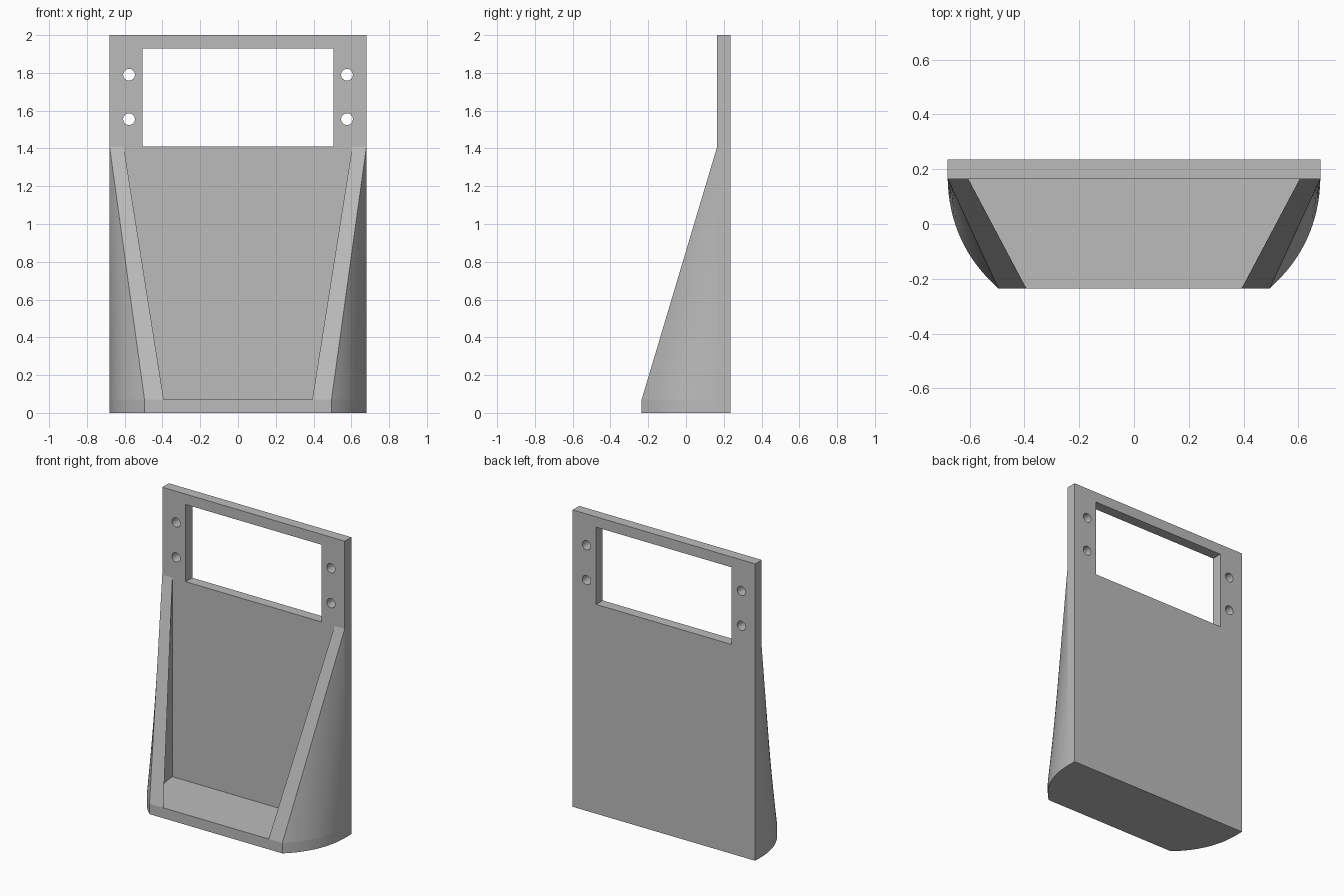
import bpy, bmesh, math
from mathutils import Vector

cube = bpy.data.objects.get("Cube")
if cube:
    bpy.data.objects.remove(cube)

grey = bpy.data.materials.new("plain grey")
grey.use_nodes = True
color = (0.5, 0.5, 0.5, 1)
grey.diffuse_color = color
grey.node_tree.nodes["Principled BSDF"].inputs["Base Color"].default_value = color

HALF, FRONT, FACE, BACK = 0.68, -0.235, 0.165, 0.235
FLOOR, TIP, STEPS, LEVELS = 0.07, 1.41, 16, 24


def smooth(ob):
    bpy.ops.object.select_all(action='DESELECT')
    ob.select_set(True)
    bpy.context.view_layer.objects.active = ob
    bpy.ops.object.shade_smooth_by_angle(angle=math.radians(20))


def finish(bm, name):
    bmesh.ops.remove_doubles(bm, verts=bm.verts, dist=0.0001)
    bmesh.ops.recalc_face_normals(bm, faces=bm.faces)
    mesh = bpy.data.meshes.new(name)
    bm.to_mesh(mesh)
    bm.free()
    ob = bpy.data.objects.new(name, mesh)
    bpy.context.collection.objects.link(ob)
    mesh.materials.append(grey)
    smooth(ob)
    return ob


def bowed(x_back, x_front, sag, t):
    """Plan curve from the plate to the front edge, shrunk by t."""
    start = Vector((x_back, FACE))
    chord = Vector((x_front, FRONT)) - start
    normal = Vector((-chord.y, chord.x)).normalized()
    return [start + chord * t * u + normal * 4 * sag * t * t * u * (1 - u)
            for u in (i / STEPS for i in range(STEPS + 1))]


# Back plate: outline with window and screw holes
def rect(x, z0, z1):
    return [(-x, z0), (x, z0), (x, z1), (-x, z1)]


def circle(x, z, r=0.031, n=32):
    return [(x + r * math.cos(a), z + r * math.sin(a))
            for a in (2 * math.pi * i / n for i in range(n))]


outlines = [rect(HALF, 0, 2), rect(0.505, TIP, 1.93)]
outlines += [circle(x, z) for x in (-0.577, 0.577) for z in (1.555, 1.79)]
curve = bpy.data.curves.new("back_plate", 'CURVE')
curve.dimensions = '2D'
curve.fill_mode = 'BOTH'
curve.extrude = (BACK - FACE) / 2
for pts in outlines:
    spline = curve.splines.new('POLY')
    spline.points.add(len(pts) - 1)
    for p, (x, z) in zip(spline.points, pts):
        p.co = (x, z, 0, 1)
    spline.use_cyclic_u = True
plate = bpy.data.objects.new("back_plate", curve)
plate.rotation_euler.x = math.pi / 2
plate.location.y = (FACE + BACK) / 2
bpy.context.collection.objects.link(plate)
curve.materials.append(grey)
bpy.ops.object.select_all(action='DESELECT')
plate.select_set(True)
bpy.context.view_layer.objects.active = plate
bpy.ops.object.convert(target='MESH')
bm = bmesh.new()
bm.from_mesh(plate.data)
bmesh.ops.remove_doubles(bm, verts=bm.verts, dist=0.0001)
bm.to_mesh(plate.data)
bm.free()
smooth(plate)

# Tray floor: bowed plan extruded upwards
bm = bmesh.new()
side = bowed(HALF, 0.495, 0.048, 1)
plan = side + [Vector((-p.x, p.y)) for p in reversed(side)]
base = bm.faces.new([bm.verts.new((p.x, p.y, 0)) for p in plan])
top = bmesh.ops.extrude_face_region(bm, geom=[base])["geom"]
bmesh.ops.translate(bm, vec=(0, 0, FLOOR),
                    verts=[g for g in top if isinstance(g, bmesh.types.BMVert)])
finish(bm, "tray_floor")


# Side cheeks: closed bowed sections tapering to a tip at the plate
def cheek(name, sign):
    bm = bmesh.new()
    rows = []
    for k in range(LEVELS + 1):
        t = 1 - k / LEVELS
        z = FLOOR + (TIP - FLOOR) * (1 - t)
        ring = bowed(HALF, 0.495, 0.048, t) + bowed(0.605, 0.393, 0.053, t)[::-1]
        rows.append([bm.verts.new((sign * p.x, p.y, z)) for p in ring])
    n = len(rows[0])
    for low, high in zip(rows, rows[1:]):
        for i in range(n):
            j = (i + 1) % n
            bm.faces.new((low[i], low[j], high[j], high[i]))
    finish(bm, name)


cheek("left_cheek", 1)
cheek("right_cheek", -1)
